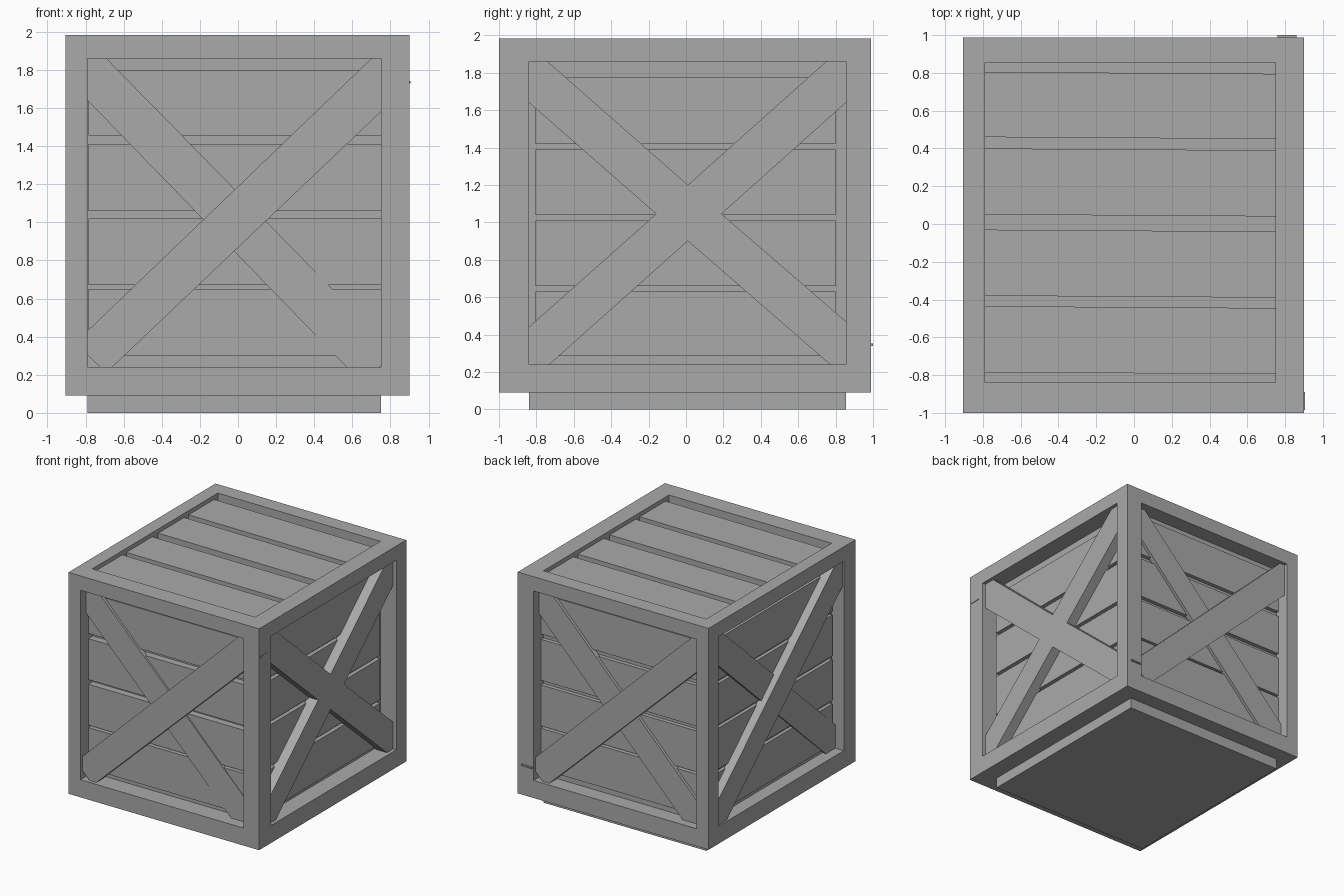
import bpy, bmesh

if "Cube" in bpy.data.objects:
    bpy.data.objects.remove(bpy.data.objects["Cube"])

GREY = (0.4, 0.4, 0.4, 1)
mat = bpy.data.materials.new("crate grey")
mat.use_nodes = True
mat.diffuse_color = GREY
mat.node_tree.nodes["Principled BSDF"].inputs["Base Color"].default_value = GREY

# Outer and inner limits of the frame along each axis
XS = (-0.905, -0.79, 0.75, 0.90)
YS = (-1.0, -0.84, 0.855, 0.988)
ZS = (0.09, 0.24, 1.86, 1.983)


def finish(name, bm):
    bmesh.ops.recalc_face_normals(bm, faces=bm.faces)
    mesh = bpy.data.meshes.new(name)
    bm.to_mesh(mesh)
    bm.free()
    mesh.materials.append(mat)
    obj = bpy.data.objects.new(name, mesh)
    bpy.context.collection.objects.link(obj)


def prism(name, points, axis, near, far, slope=0):
    """Extrude an outline between two depths; slope tilts the near face along u."""
    bm = bmesh.new()
    place = {"x": lambda u, v, d: (d, u, v),
             "y": lambda u, v, d: (u, d, v),
             "z": lambda u, v, d: (u, v, d)}[axis]
    a = [bm.verts.new(place(u, v, near + slope * u)) for u, v in points]
    b = [bm.verts.new(place(u, v, far)) for u, v in points]
    bm.faces.new(a)
    bm.faces.new(b)
    for i in range(len(a)):
        j = (i + 1) % len(a)
        bm.faces.new((a[i], a[j], b[j], b[i]))
    finish(name, bm)


def rect(u0, u1, v0, v1):
    return [(u0, v0), (u1, v0), (u1, v1), (u0, v1)]


# Frame: all edge cells of a three-by-three grid, joined without inner faces
def is_beam(cell):
    return all(0 <= c <= 2 for c in cell) and sum(c != 1 for c in cell) >= 2


bm = bmesh.new()
for n in range(27):
    cell = (n % 3, n // 3 % 3, n // 9)
    if not is_beam(cell):
        continue
    for axis in range(3):
        for side in (0, 1):
            other = list(cell)
            other[axis] += 2 * side - 1
            if is_beam(other):
                continue
            loop = []
            for p, q in ((0, 0), (1, 0), (1, 1), (0, 1)):
                idx = list(cell)
                idx[axis] += side
                idx[(axis + 1) % 3] += p
                idx[(axis + 2) % 3] += q
                loop.append(bm.verts.new((XS[idx[0]], YS[idx[1]], ZS[idx[2]])))
            bm.faces.new(loop)
bmesh.ops.remove_doubles(bm, verts=bm.verts, dist=0.0001)
bmesh.ops.dissolve_limit(bm, angle_limit=0.01, verts=bm.verts, edges=bm.edges)
finish("frame", bm)

# Inner box behind the planks, showing below the frame as the base
prism("inner_box", rect(XS[1], XS[2], YS[1], YS[2]), "z", 0, ZS[2])

# Planks on the four walls and the lid; lid planks lie slightly askew
FRONT_ROWS = ((0.30, 0.65), (0.67, 1.02), (1.06, 1.41), (1.455, 1.80))
SIDE_ROWS = ((0.285, 0.63), (0.66, 1.01), (1.04, 1.39), (1.42, 1.775))
LID_ROWS = ((-0.79, -0.44), (-0.385, -0.035), (0.045, 0.395), (0.455, 0.80))
SKEW = 0.005
for i in range(4):
    f, s = FRONT_ROWS[i], SIDE_ROWS[i]
    lo, hi = LID_ROWS[i]
    prism(f"front_plank_{i}", rect(-0.785, 0.75, *f), "y", -0.90, -0.82)
    prism(f"back_plank_{i}", rect(-0.785, 0.75, *f), "y", 0.89, 0.84)
    prism(f"left_plank_{i}", rect(-0.805, 0.80, *s), "x", 0.785, 0.73)
    prism(f"right_plank_{i}", rect(-0.805, 0.80, *s), "x", -0.82, -0.77)
    prism(f"lid_plank_{i}", [(XS[1], lo + SKEW), (XS[2], lo - SKEW),
                             (XS[2], hi - SKEW), (XS[1], hi + SKEW)], "z", 1.948, 1.85)


# Diagonal braces trimmed to the opening. Cuts: side and sill at the lower end,
# side and top at the upper end
OVER = (0.19, 0.13, 0.28, 0.05)
UNDER = (0.15, 0.18, 0.22, 0.10)
EVEN = (0.20, 0.13, 0.22, 0.10)


def brace(name, axis, start, end, near, far, cuts, chamfer=0.01, slope=0):
    low, high = ZS[1], ZS[2]
    s = 1 if end > start else -1
    points = [(start, low + cuts[0]), (start, low + chamfer), (start + s * chamfer, low),
              (start + s * cuts[1], low), (end, high - cuts[2]), (end, high),
              (end - s * cuts[3], high)]
    prism(name, points, axis, near, far, slope)


brace("front_upper_brace", "y", XS[1], XS[2], -0.97, -0.88, OVER, 0.065)
brace("front_lower_brace", "y", XS[2], XS[1], -0.914, -0.88, UNDER, slope=0.015)
brace("back_upper_brace", "y", XS[2], XS[1], 0.96, 0.87, OVER, 0.065)
brace("back_lower_brace", "y", XS[1], XS[2], 0.915, 0.87, UNDER)
brace("right_upper_brace", "x", YS[2], YS[1], -0.892, -0.81, EVEN)
brace("right_lower_brace", "x", YS[1], YS[2], -0.837, -0.81, EVEN, slope=-0.015)

# The left side has one flush cross
cross = [(-0.84, 0.44), (-0.84, 0.24), (-0.73, 0.24), (0.01, 0.90), (0.77, 0.24),
         (0.855, 0.24), (0.855, 0.47), (0.19, 1.045), (0.855, 1.64), (0.855, 1.86),
         (0.75, 1.86), (0.01, 1.20), (-0.74, 1.86), (-0.84, 1.86), (-0.84, 1.64),
         (-0.16, 1.045)]
prism("left_cross_brace", cross, "x", 0.87, 0.77)

# Small splinters on the posts
prism("side_splinter", rect(-0.985, -0.89, 1.728, 1.74), "x", 0.905, 0.89)
prism("back_splinter", rect(0.76, 0.86, 0.34, 0.352), "y", 1.0, 0.97)
